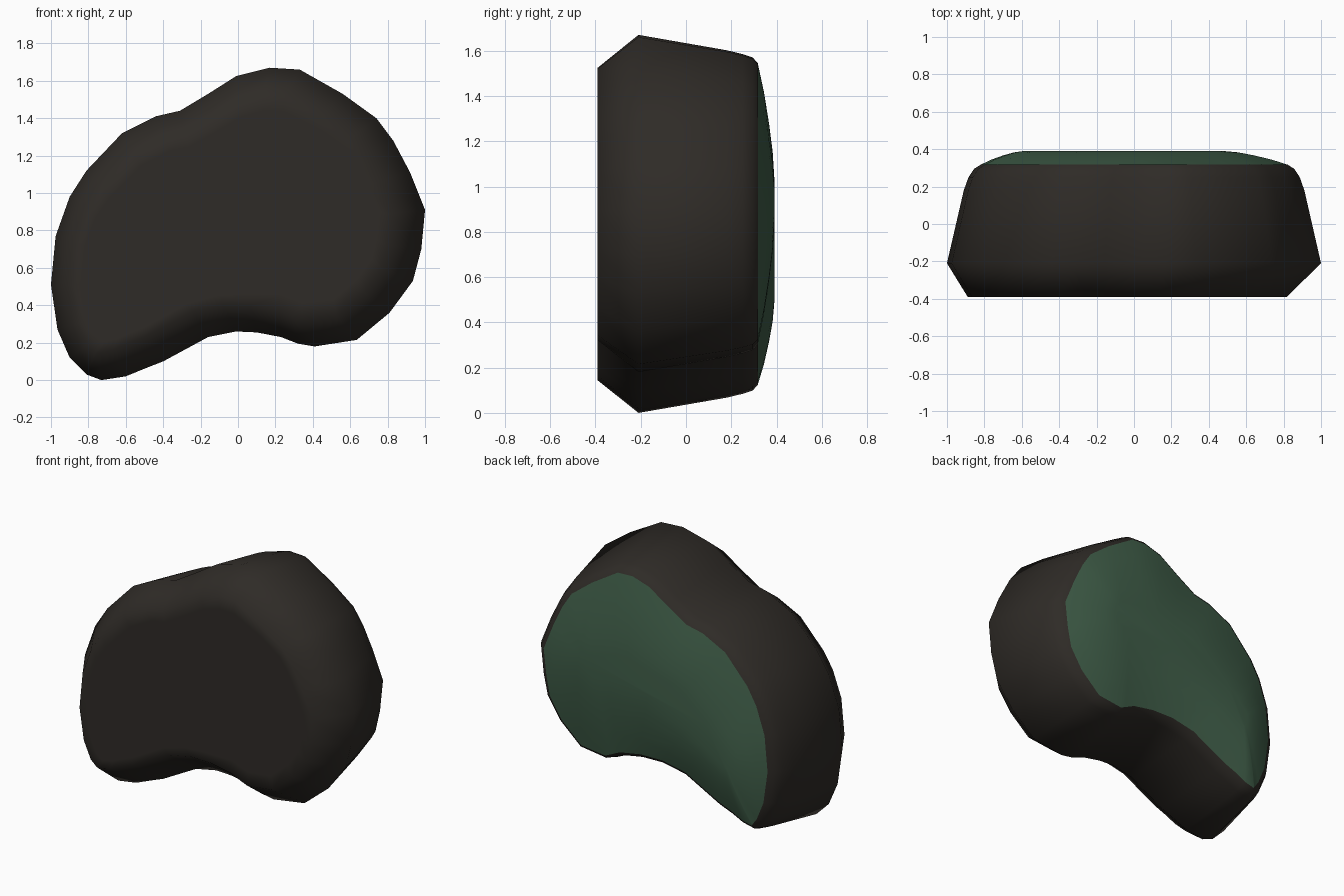
import bpy, math
from mathutils import Vector

if "Cube" in bpy.data.objects:
    bpy.data.objects.remove(bpy.data.objects["Cube"])

# Widest outline of the kidney shape (x, z), clockwise seen from the front
OUT = [Vector(p) for p in [
    (-1, .51), (-.975, .77), (-.90, .98), (-.81, 1.12), (-.62, 1.32), (-.44, 1.41),
    (-.31, 1.44), (-.16, 1.53), (-.01, 1.625), (.17, 1.67), (.33, 1.66), (.56, 1.53),
    (.74, 1.40), (.83, 1.28), (.92, 1.11), (1, .91), (.98, .70), (.935, .53),
    (.81, .36), (.635, .215), (.41, .18), (.32, .195), (.23, .23), (.10, .255),
    (-.01, .26), (-.16, .23), (-.40, .10), (-.49, .065), (-.60, .02), (-.73, 0),
    (-.81, .03), (-.90, .12), (-.965, .27)]]
SPINE = [Vector(p) for p in [(-.55, .55), (-.15, .88), (.15, .95), (.42, .93)]]
N = len(OUT)


def inset(dx, dz, shift=0):
    """Move the outline inwards along its smoothed normals."""
    pts = []
    for i, p in enumerate(OUT):
        t = OUT[(i + 2) % N] - OUT[i - 2]
        n = Vector((-t.y, t.x)).normalized()
        pts.append(Vector((p.x - n.x * dx + shift, p.y - n.y * dz)))
    return pts


def toward_spine(pts, f):
    """Shrink a ring toward the nearest place on the curved centre line."""
    res = []
    for p in pts:
        best = None
        for a, b in zip(SPINE, SPINE[1:]):
            d = b - a
            q = a + d * max(0, min(1, (p - a).dot(d) / d.length_squared))
            if best is None or (q - p).length < (best - p).length:
                best = q
        res.append(p.lerp(best, f))
    return res


def loft(name, rings, color, cap_front, cap_back):
    verts = [(p.x, y, p.y) for y, ring in rings for p in ring]
    faces = []
    for r in range(len(rings) - 1):
        for k in range(N):
            k2 = (k + 1) % N
            faces.append((r * N + k, r * N + k2, (r + 1) * N + k2, (r + 1) * N + k))
    if cap_front:
        faces.append(tuple(reversed(range(N))))
    if cap_back:
        faces.append(tuple(range((len(rings) - 1) * N, len(rings) * N)))
    me = bpy.data.meshes.new(name)
    me.from_pydata(verts, [], faces)
    ob = bpy.data.objects.new(name, me)
    bpy.context.collection.objects.link(ob)
    mat = bpy.data.materials.new(name + "_colour")
    mat.diffuse_color = color
    mat.use_nodes = True
    mat.node_tree.nodes["Principled BSDF"].inputs["Base Color"].default_value = mat.diffuse_color
    me.materials.append(mat)
    for o in bpy.context.selected_objects:
        o.select_set(False)
    ob.select_set(True)
    bpy.context.view_layer.objects.active = ob
    bpy.ops.object.shade_smooth_by_angle(angle=math.radians(60))
    return ob


# Dark block: flat front, chamfer, tapering wall and rounded back rim
front = inset(.148, .145, -.037)
rim = inset(.18, .125)
loft("dark_body", [
    (-.39, toward_spine(front, .5)),
    (-.39, toward_spine(front, .15)),
    (-.39, front),
    (-.21, OUT),
    (.18, inset(.09, .068)),
    (.25, inset(.115, .085)),
    (.295, inset(.145, .10)),
    (.317, rim)], (.028, .024, .02, 1), True, False)

# Green back face: shallow dome
loft("green_back_face", [
    (.317, rim),
    (.345, toward_spine(rim, .22)),
    (.367, toward_spine(rim, .45)),
    (.383, toward_spine(rim, .66)),
    (.39, toward_spine(rim, .85))], (.05, .11, .065, 1), False, True)
